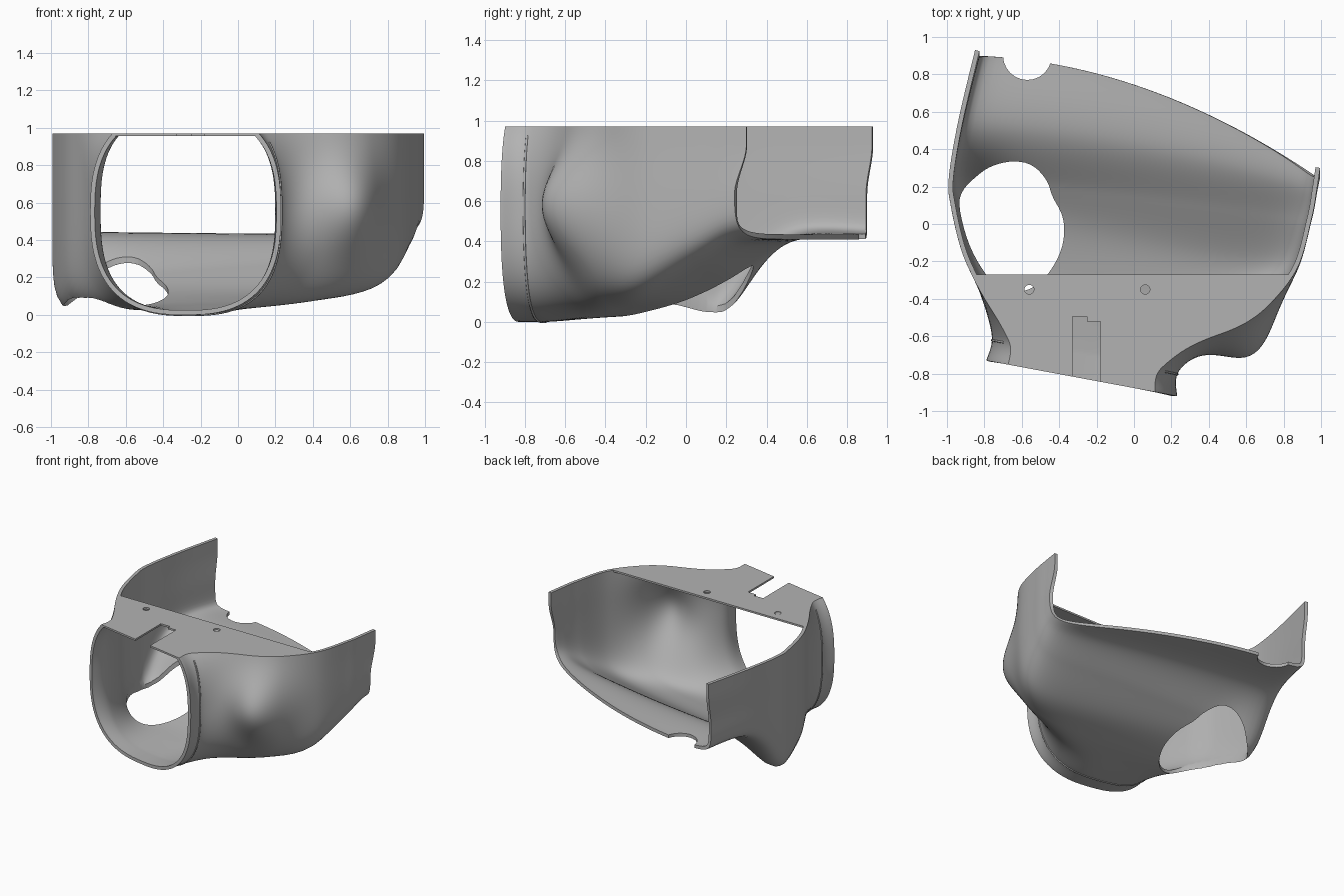
import bpy, bmesh, math
from mathutils import Vector

cube = bpy.data.objects.get("Cube")
if cube:
    bpy.data.objects.remove(cube, do_unlink=True)

TOP = 0.97
PLATE_BACK = -0.27

grey = bpy.data.materials.new("plain grey")
grey.use_nodes = True
grey.diffuse_color = (0.45, 0.45, 0.45, 1)
grey.node_tree.nodes["Principled BSDF"].inputs["Base Color"].default_value = (0.45, 0.45, 0.45, 1)

# Stations, front to back: left x, y, right x, y, floor left, floor right, squareness, widest height
STATIONS = [
    (-.79, -.73, .23, -.92, 0, 0, 2.6, .55),
    (-.76, -.60, .24, -.78, 0, 0, 2.8, .56),
    (-.82, -.38, .42, -.60, .01, .03, 3.3, .64),
    (-.92, -.15, .70, -.43, .03, .07, 5.5, .85),
    (-.98, .10, .87, -.24, .10, .12, 8, TOP),
    (-.99, .25, .95, .03, .18, .28, 9, TOP),
    (-.94, .55, .98, .20, .40, .38, 10, TOP),
    (-.85, .93, .995, .30, .41, .41, 10, TOP),
]


def station(s):
    """Smoothly interpolated station values, s from 0 to 1."""
    last = len(STATIONS) - 1
    f = s * last
    i = min(int(f), last - 1)
    t = f - i
    p0, p1, p2, p3 = (STATIONS[max(0, min(last, k))] for k in range(i - 1, i + 3))
    return [b + t * ((c - a) + t * ((2 * a - 5 * b + 4 * c - d) + t * (3 * (b - c) + d - a))) / 2
            for a, b, c, d in zip(p0, p1, p2, p3)]


def smooth(x):
    x = max(0, min(1, x))
    return x * x * (3 - 2 * x)


def section(s, count=96):
    """Open-topped cross-section from the left rim, under the floor, to the right rim."""
    lx, ly, rx, ry, fl, fr, n, zc = station(s)
    zc = min(zc, TOP)
    n_left = n * (1 + 0.6 * smooth(s * 2.5 - 0.3))
    q = (TOP - zc) / zc
    ends = [math.atan2(q, (1 - q ** m) ** (1 / m)) for m in (n_left, n)]
    start, stop = math.pi - ends[0], 2 * math.pi + ends[1]
    points = []
    for j in range(count + 1):
        ang = start + (stop - start) * j / count
        c, h = math.cos(ang), math.sin(ang)
        m = n_left if c < 0 else n
        r = (abs(c) ** m + abs(h) ** m) ** (-1 / m)
        a, h = c * r, h * r
        k = (a + 1) / 2
        floor = max(0, fl + (fr - fl) * k)
        z = zc + h * (zc if h > 0 else zc - floor)
        p = Vector((lx + (rx - lx) * k, ly + (ry - ly) * k, z))
        # Lobe hanging below the floor beside the opening
        d2 = ((p.x + 0.88) ** 2 + (p.y - 0.17) ** 2) / 0.04
        p.z -= 0.12 * math.exp(-d2) * smooth((0.55 - z) / 0.35)
        # Bowed back edge, with the side walls stepped forward lower down
        step = (0.03 + 0.03 * k) * smooth((0.88 - z) / 0.25)
        p.y += s ** 5 * (0.15 * (1 - a * a) - step)
        # Cheek bulge
        d2 = ((p.x - 0.57) ** 2 + (p.y + 0.51) ** 2) / 0.05 + (z - 0.58) ** 2 / 0.08
        p += Vector((0.3, -0.95, 0)) * 0.2 * math.exp(-d2)
        points.append(p)
    return points


def make_object(name, bm):
    mesh = bpy.data.meshes.new(name)
    bm.to_mesh(mesh)
    bm.free()
    obj = bpy.data.objects.new(name, mesh)
    bpy.context.collection.objects.link(obj)
    mesh.materials.append(grey)
    return obj


def prism(name, outline, low, high):
    bm = bmesh.new()
    face = bm.faces.new([bm.verts.new((x, y, low)) for x, y in outline])
    ext = bmesh.ops.extrude_face_region(bm, geom=[face])
    bmesh.ops.translate(bm, vec=(0, 0, high - low),
                        verts=[g for g in ext["geom"] if isinstance(g, bmesh.types.BMVert)])
    bmesh.ops.recalc_face_normals(bm, faces=bm.faces)
    return make_object(name, bm)


def disc(x, y, radius, sides=24):
    return [(x + radius * math.cos(2 * math.pi * i / sides),
             y + radius * math.sin(2 * math.pi * i / sides)) for i in range(sides)]


def box(x0, x1, y0, y1):
    return [(x0, y0), (x1, y0), (x1, y1), (x0, y1)]


def rounded(outline):
    """Cut every corner of a closed outline at a quarter of its edges."""
    out = []
    for (x0, y0), (x1, y1) in zip(outline, outline[1:] + outline[:1]):
        for t in (0.25, 0.75):
            out.append((x0 + (x1 - x0) * t, y0 + (y1 - y0) * t))
    return out


def apply(obj, mod):
    bpy.ops.object.select_all(action="DESELECT")
    obj.select_set(True)
    bpy.context.view_layer.objects.active = obj
    bpy.ops.object.modifier_apply(modifier=mod.name)


def cut(obj, outline, low, high):
    cutter = prism("cutter", outline, low, high)
    cutter.hide_render = True
    mod = obj.modifiers.new("cut", "BOOLEAN")
    mod.operation = "DIFFERENCE"
    mod.solver = "EXACT"
    mod.object = cutter
    apply(obj, mod)
    bpy.data.objects.remove(cutter, do_unlink=True)


def finish(obj):
    bpy.ops.object.select_all(action="DESELECT")
    obj.select_set(True)
    bpy.context.view_layer.objects.active = obj
    bpy.ops.object.shade_smooth_by_angle(angle=math.radians(40))


# Curved shell lofted from the round front collar to the open back
rows = [section(i / 84) for i in range(85)]
bm = bmesh.new()
grid = [[bm.verts.new(p) for p in row] for row in rows]
for near, far in zip(grid, grid[1:]):
    for j in range(len(near) - 1):
        bm.faces.new((near[j], far[j], far[j + 1], near[j + 1]))
shell = make_object("shell", bm)
mod = shell.modifiers.new("wall", "SOLIDIFY")
mod.thickness = 0.025
mod.offset = -1
apply(shell, mod)

# Opening in the right of the floor, and the notch in the back edge
opening = [(-.94, .10), (-.92, .18), (-.85, .25), (-.77, .31), (-.65, .34), (-.54, .32),
           (-.46, .23), (-.44, .15), (-.38, .05), (-.37, -.05), (-.39, -.15), (-.45, -.26),
           (-.53, -.34), (-.63, -.37), (-.73, -.34), (-.81, -.25), (-.89, -.10)]
cut(shell, rounded(rounded(opening)), -0.2, 0.4)
cut(shell, disc(-0.57, 0.9, 0.13), 0.3, 0.6)
finish(shell)

# Flat top plate between the rims, with a stepped slot and two screw holes
left, right = [], []
for row in rows:
    for rim, p in ((left, row[0]), (right, row[-1])):
        if p.y < PLATE_BACK:
            rim.append((p.x, p.y))
for rim, side in ((left, 0), (right, -1)):
    after = rows[len(rim)][side]
    x, y = rim[-1]
    rim.append((x + (after.x - x) * (PLATE_BACK - y) / (after.y - y), PLATE_BACK))
plate = prism("top_plate", left + right[::-1], TOP - 0.014, TOP)
cut(plate, box(-.33, -.18, -1, -.52), 0.9, 1.1)
cut(plate, box(-.33, -.25, -.6, -.495), 0.9, 1.1)
for x in (-0.56, 0.06):
    cut(plate, disc(x, -0.35, 0.025), 0.9, 1.1)
finish(plate)

# Thin bead around the front collar
curve = bpy.data.curves.new("collar_bead", "CURVE")
curve.dimensions = "3D"
curve.bevel_depth = 0.006
curve.bevel_resolution = 2
path = section(0.125)[2:-2]
spline = curve.splines.new("POLY")
spline.points.add(len(path) - 1)
for point, p in zip(spline.points, path):
    point.co = (*p, 1)
bead = bpy.data.objects.new("collar_bead", curve)
bpy.context.collection.objects.link(bead)
curve.materials.append(grey)
